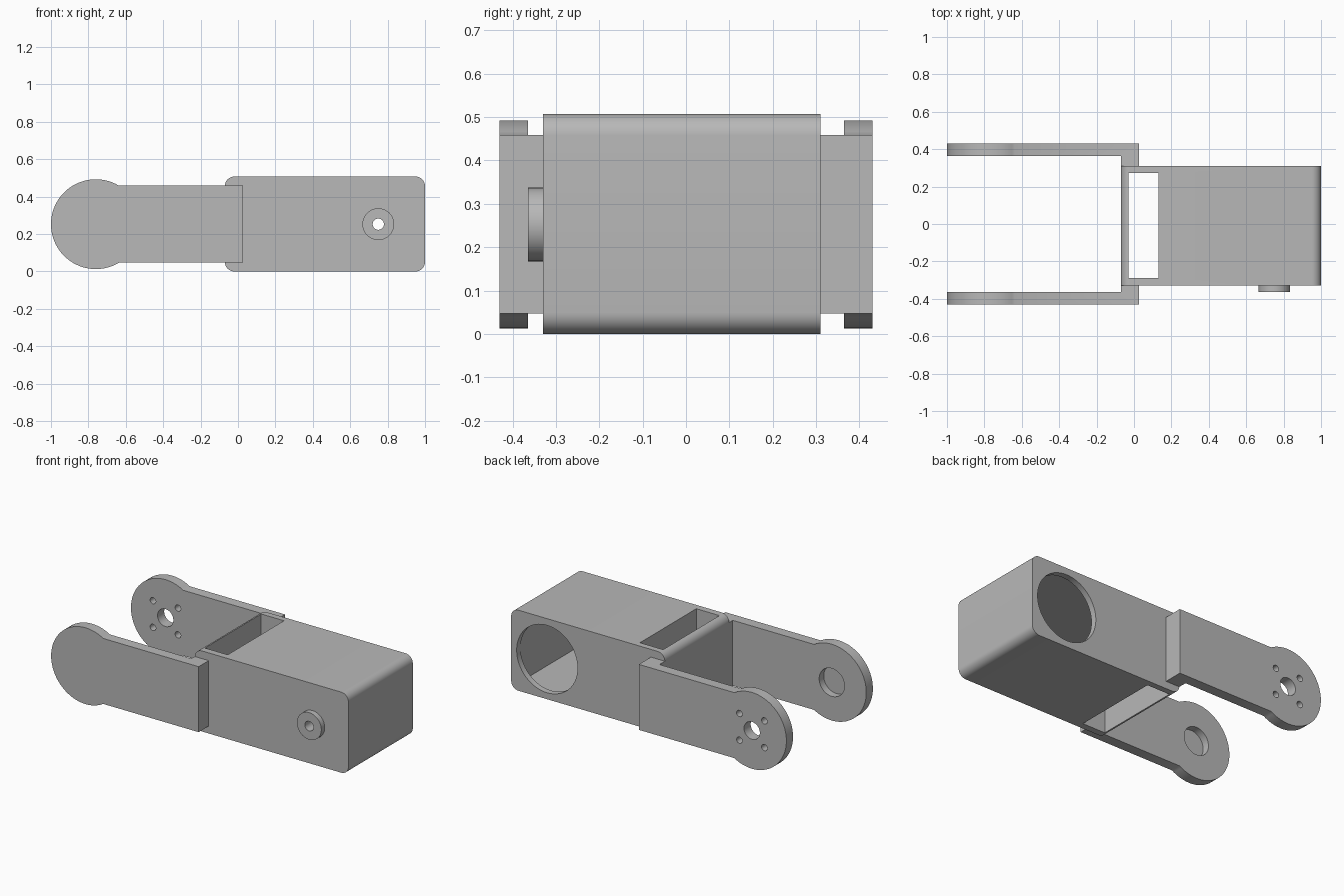
import bpy, bmesh
from math import sin, cos, pi, acos, asin, radians

if "Cube" in bpy.data.objects:
    bpy.data.objects.remove(bpy.data.objects["Cube"], do_unlink=True)

GREY = (0.48, 0.48, 0.48, 1)
metal = bpy.data.materials.new("plain grey")
metal.use_nodes = True
metal.diffuse_color = GREY
metal.node_tree.nodes["Principled BSDF"].inputs["Base Color"].default_value = GREY

MID_Z = 0.2525      # height of every pivot axis
MOTOR_X = 0.75      # axis through the body
JOINT_X = -0.76     # axis through the fork ends


def extrude(name, profile, y0, y1):
    """Solid made by sweeping an x-z outline from y0 to y1."""
    bm = bmesh.new()
    base = bm.faces.new([bm.verts.new((x, y0, z)) for x, z in profile])
    new = bmesh.ops.extrude_face_region(bm, geom=[base])["geom"]
    bmesh.ops.translate(bm, vec=(0, y1 - y0, 0),
                        verts=[v for v in new if isinstance(v, bmesh.types.BMVert)])
    bmesh.ops.recalc_face_normals(bm, faces=bm.faces)
    mesh = bpy.data.meshes.new(name)
    bm.to_mesh(mesh)
    bm.free()
    mesh.materials.append(metal)
    obj = bpy.data.objects.new(name, mesh)
    bpy.context.collection.objects.link(obj)
    return obj


def arc(x, z, r, a0, a1, n):
    return [(x + r * cos(a0 + (a1 - a0) * i / n), z + r * sin(a0 + (a1 - a0) * i / n))
            for i in range(n + 1)]


def disc(x, z, r, n=48):
    return arc(x, z, r, 0, 2 * pi, n)[:-1]


def rect(x0, x1, z0, z1):
    return [(x0, z0), (x1, z0), (x1, z1), (x0, z1)]


def rounded_rect(x0, x1, z0, z1, r):
    corners = [(x1 - r, z1 - r), (x0 + r, z1 - r), (x0 + r, z0 + r), (x1 - r, z0 + r)]
    return [p for k, (x, z) in enumerate(corners)
            for p in arc(x, z, r, k * pi / 2, (k + 1) * pi / 2, 10)]


def cut(obj, profile, y0, y1):
    cutter = extrude("cutter", profile, y0, y1)
    cutter.hide_render = True
    mod = obj.modifiers.new("cut", "BOOLEAN")
    mod.operation, mod.solver, mod.object = "DIFFERENCE", "EXACT", cutter
    select(obj)
    bpy.ops.object.modifier_apply(modifier=mod.name)
    bpy.data.objects.remove(cutter, do_unlink=True)


def select(obj):
    bpy.ops.object.select_all(action="DESELECT")
    obj.select_set(True)
    bpy.context.view_layer.objects.active = obj


# Hollow body with a cable slot and a round motor opening at the back
body = extrude("body", rounded_rect(-0.07, 1.0, 0, 0.507, 0.05), -0.33, 0.31)
cut(body, rect(-0.03, 0.13, -0.1, 0.6), -0.288, 0.272)
cut(body, rect(0.17, 0.965, 0.036, 0.471), -0.288, 0.272)
cut(body, disc(MOTOR_X, MID_Z, 0.212, 64), 0.2, 0.4)
cut(body, disc(MOTOR_X, MID_Z, 0.03), -0.4, -0.2)

# Pivot boss on the front
boss = extrude("pivot_boss", disc(MOTOR_X, MID_Z, 0.085), -0.364, -0.33)
cut(boss, disc(MOTOR_X, MID_Z, 0.03), -0.5, -0.2)

# Fork arms: round end, straight bar, thick foot beside the body
END_R, BAR = 0.24, 0.206
meet = asin(BAR / END_R)
outline = arc(JOINT_X, MID_Z, END_R, meet, 2 * pi - meet, 56)
outline += [(0.027, MID_Z - BAR), (0.027, MID_Z + BAR)]
relief = rect(-1.2, -0.07, -0.1, 0.7)

front_arm = extrude("front_arm", outline, -0.43, -0.33)
cut(front_arm, relief, -0.364, -0.2)
cut(front_arm, disc(JOINT_X, MID_Z, 0.088), -0.41, -0.2)

back_arm = extrude("back_arm", outline, 0.31, 0.43)
cut(back_arm, relief, 0.2, 0.364)
cut(back_arm, disc(JOINT_X, MID_Z, 0.055), 0.2, 0.5)
for sx in (-1, 1):
    for sz in (-1, 1):
        cut(back_arm, disc(JOINT_X + sx * 0.087, MID_Z + sz * 0.084, 0.02, 24), 0.2, 0.5)

for part in (body, boss, front_arm, back_arm):
    select(part)
    bpy.ops.object.shade_smooth_by_angle(angle=radians(30))
